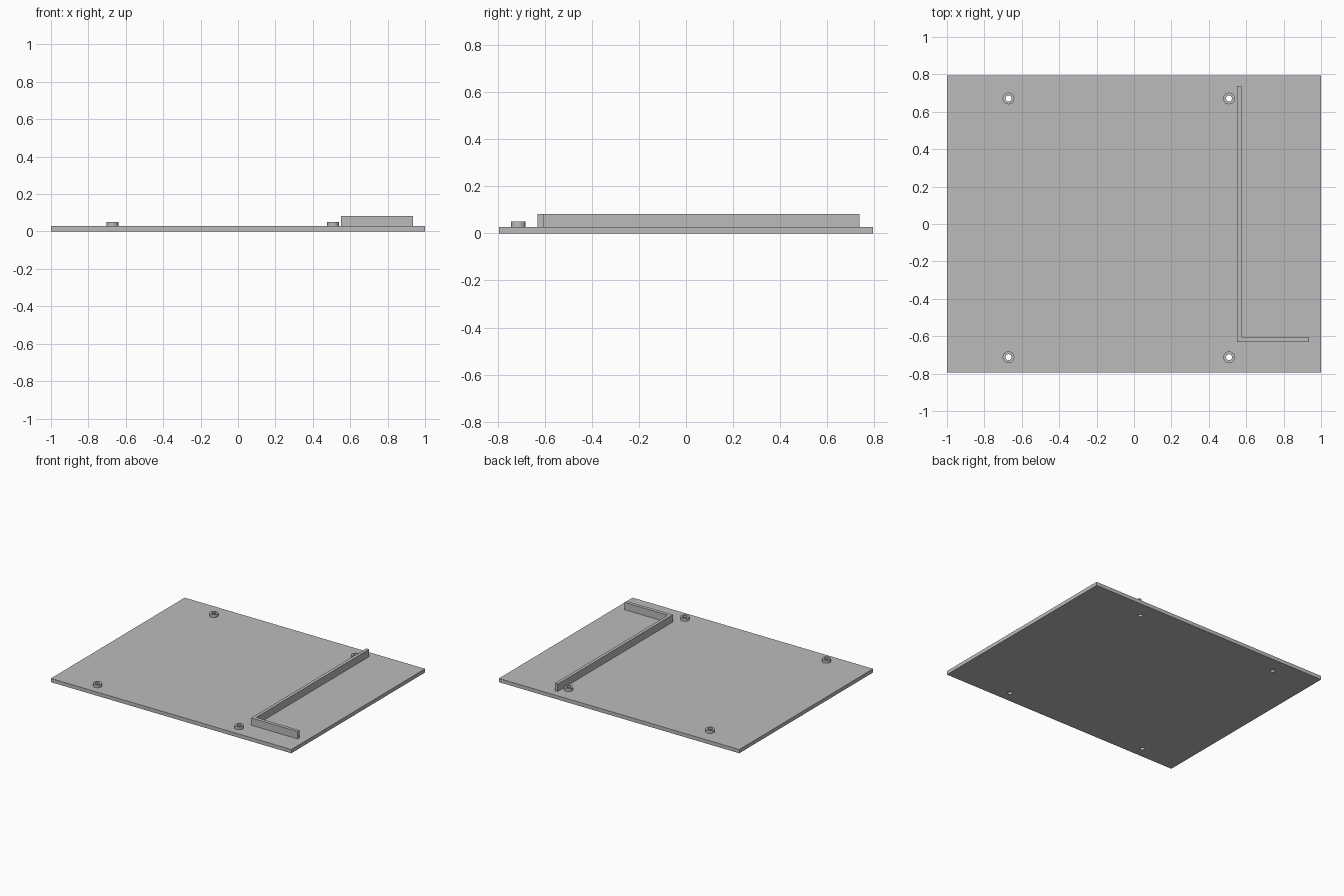
import bpy

cube = bpy.data.objects.get("Cube")
if cube:
    bpy.data.objects.remove(cube, do_unlink=True)

# One plain grey for everything
GREY = (0.5, 0.5, 0.5, 1)
grey = bpy.data.materials.new("plain grey")
grey.use_nodes = True
grey.diffuse_color = GREY
grey.node_tree.nodes["Principled BSDF"].inputs["Base Color"].default_value = GREY

PLATE_TOP, BOSS_TOP, WALL_TOP = 0.028, 0.05, 0.083
BOSS_RADIUS, HOLE_RADIUS = 0.031, 0.016


def finish(name):
    obj = bpy.context.object
    obj.name = obj.data.name = name
    obj.data.materials.append(grey)
    return obj


def box(name, low, high):
    bpy.ops.mesh.primitive_cube_add(
        size=1, location=[(a + b) / 2 for a, b in zip(low, high)])
    obj = finish(name)
    obj.scale = [b - a for a, b in zip(low, high)]
    bpy.ops.object.transform_apply(location=False, rotation=False)
    return obj


def cylinder(name, x, y, radius, low, high):
    bpy.ops.mesh.primitive_cylinder_add(
        vertices=48, radius=radius, depth=high - low,
        location=(x, y, (low + high) / 2))
    return finish(name)


def cut(target, cutter):
    bpy.context.view_layer.objects.active = target
    mod = target.modifiers.new("hole", "BOOLEAN")
    mod.operation, mod.solver, mod.object = "DIFFERENCE", "EXACT", cutter
    bpy.ops.object.modifier_apply(modifier=mod.name)


# Base plate
plate = box("base_plate", (-1, -0.795, 0), (1, 0.795, PLATE_TOP))

# L-shaped rib: long wall and short return
box("long_wall", (0.551, -0.604, PLATE_TOP), (0.575, 0.738, WALL_TOP))
box("short_wall", (0.551, -0.63, PLATE_TOP), (0.936, -0.604, WALL_TOP))

# Screw bosses, with holes running through the plate
for side, x in (("right", -0.671), ("left", 0.508)):
    for end, y in (("front", -0.712), ("back", 0.671)):
        boss = cylinder(f"{end}_{side}_boss", x, y, BOSS_RADIUS, PLATE_TOP, BOSS_TOP)
        drill = cylinder("drill", x, y, HOLE_RADIUS, -0.1, 0.2)
        cut(plate, drill)
        cut(boss, drill)
        bpy.data.objects.remove(drill, do_unlink=True)
        bpy.ops.object.select_all(action="DESELECT")
        boss.select_set(True)
        bpy.context.view_layer.objects.active = boss
        bpy.ops.object.shade_smooth_by_angle()
